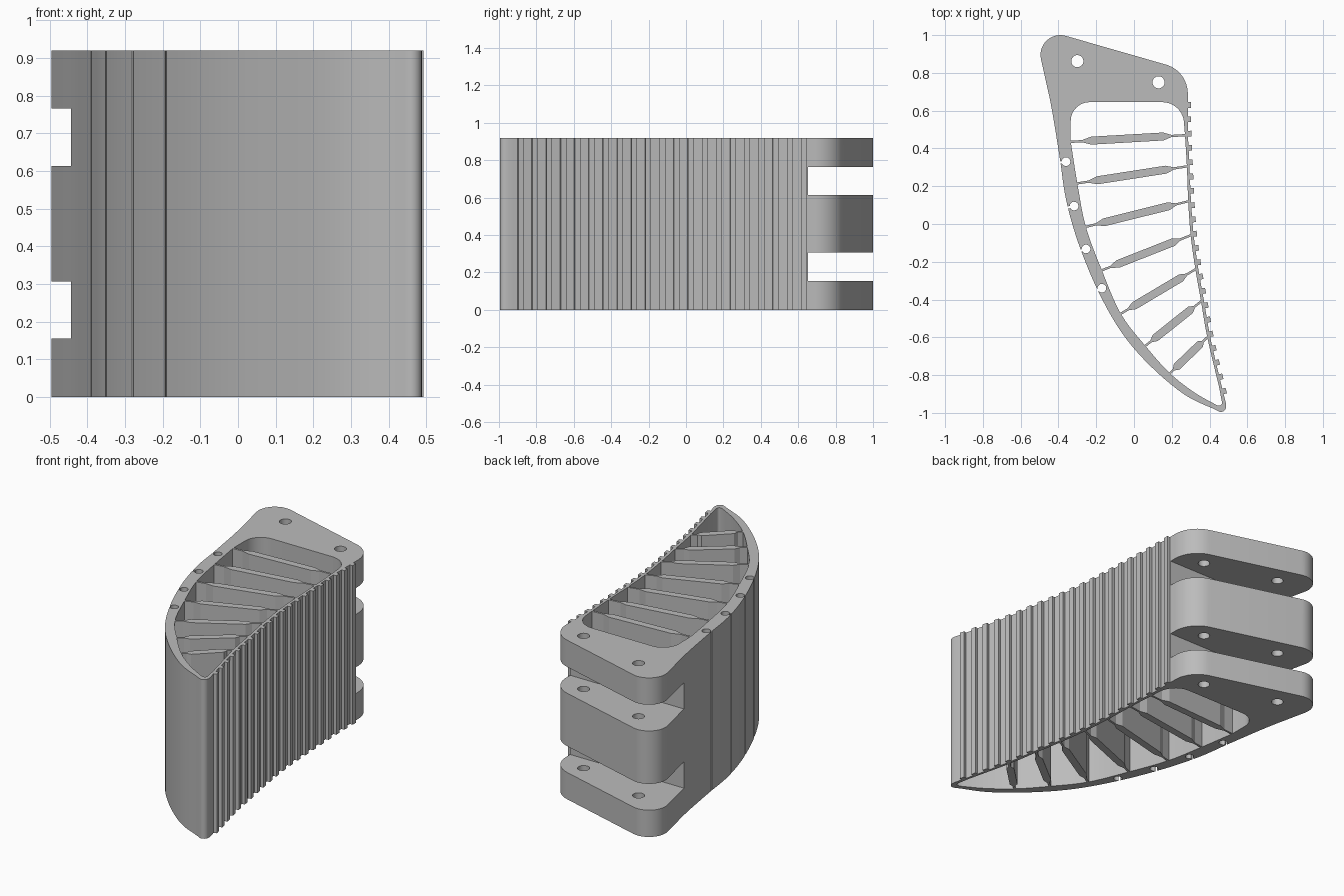
import bpy, bmesh
from math import cos, sin, radians
from mathutils import Vector

H = 0.92
cube = bpy.data.objects.get("Cube")
if cube:
    bpy.data.objects.remove(cube, do_unlink=True)

grey = bpy.data.materials.new("light grey")
grey.use_nodes = True
grey.diffuse_color = (0.5, 0.5, 0.5, 1)
grey.node_tree.nodes["Principled BSDF"].inputs["Base Color"].default_value = (0.5, 0.5, 0.5, 1)


def arc(cx, cy, r, a0, a1, n=12):
    angles = [radians(a0 + (a1 - a0) * i / n) for i in range(n + 1)]
    return [Vector((cx + r * cos(a), cy + r * sin(a))) for a in angles]


def circle(cx, cy, r, n=32):
    return arc(cx, cy, r, 0, 360, n)[:-1]


def smooth(points, n=5):
    """Catmull-Rom curve through the points."""
    p = [Vector(q) for q in points]
    p = [2 * p[0] - p[1]] + p + [2 * p[-1] - p[-2]]
    out = []
    for a, b, c, d in zip(p, p[1:], p[2:], p[3:]):
        for i in range(n):
            t = i / n
            out.append(0.5 * (2 * b + (c - a) * t + (2 * a - 5 * b + 4 * c - d) * t * t
                              + (3 * b - a - 3 * c + d) * t ** 3))
    return out + [p[-2]]


def prism(name, loops, z0=0.0, z1=H):
    """Upright solid from an outline followed by any hole outlines."""
    bm = bmesh.new()
    edges = []
    for loop in loops:
        vs = [bm.verts.new((q[0], q[1], z0)) for q in loop]
        edges += [bm.edges.new((a, b)) for a, b in zip(vs, vs[1:] + vs[:1])]
    bmesh.ops.triangle_fill(bm, edges=edges, use_beauty=True, normal=(0, 0, 1))
    up = bmesh.ops.extrude_face_region(bm, geom=bm.faces[:])["geom"]
    bmesh.ops.translate(bm, verts=[v for v in up if isinstance(v, bmesh.types.BMVert)],
                        vec=(0, 0, z1 - z0))
    bmesh.ops.recalc_face_normals(bm, faces=bm.faces[:])
    mesh = bpy.data.meshes.new(name)
    bm.to_mesh(mesh)
    bm.free()
    mesh.materials.append(grey)
    ob = bpy.data.objects.new(name, mesh)
    bpy.context.collection.objects.link(ob)
    return ob


def cut(target, cutter):
    mod = target.modifiers.new("cut", "BOOLEAN")
    mod.operation = "DIFFERENCE"
    mod.solver = "EXACT"
    mod.object = cutter
    bpy.context.view_layer.objects.active = target
    bpy.ops.object.modifier_apply(modifier=mod.name)
    bpy.data.objects.remove(cutter, do_unlink=True)


# Rib end points on the curved back wall and the thin ribbed wall
rib_left = [(-.335, .435), (-.30, .215), (-.255, -.015), (-.17, -.245),
            (-.07, -.475), (.06, -.645), (.19, -.79)]
rib_right = [(.27, .47), (.28, .305), (.287, .12), (.30, -.06),
             (.325, -.24), (.355, -.41), (.388, -.6)]

# Body: outer shell, tapering pocket and two bolt holes
back_curve = smooth([(-.445, .66), (-.425, .55), (-.39, .33), (-.36, .13), (-.295, -.1),
                     (-.19, -.355), (-.065, -.575), (.085, -.75), (.27, -.905), (.44, -.987)])
thin_wall = smooth([(.487, -.95), (.45, -.8), (.404, -.6), (.371, -.41), (.341, -.24),
                    (.316, -.06), (.302, .12), (.294, .3), (.286, .47), (.285, .6)])
outer = (arc(.125, .69, .16, 0, 74) + arc(-.39, .895, .105, 74, 193) + back_curve
         + arc(.46, -.967, .028, 255, 365, 6) + thin_wall)
pocket = (arc(.15, .53, .115, 0, 90) + arc(-.235, .545, .1, 90, 180)
          + smooth(rib_left + [(.32, -.892), (.44, -.96)])
          + arc(.452, -.947, .014, 260, 370, 4)
          + smooth([(.452, -.87)] + rib_right[::-1]))
body = prism("body", [outer, pocket, circle(-.30, .862, .032), circle(.13, .75, .032)])

# Two clevis slots across the mounting end
for z0, z1 in ((.155, .307), (.613, .765)):
    cut(body, prism("slot_cutter", [[(-1, .652), (1, .652), (1, 1.2), (-1, 1.2)]], z0, z1))

# Keyhole grooves down the curved back
for x, y, slope in ((-.36, .33, 10), (-.317, .095, 14), (-.254, -.132, 20), (-.17, -.34, 27)):
    ring = arc(x, y, .023, slope - 165, slope + 165, 20)
    out = Vector((-cos(radians(slope)), -sin(radians(slope)))) * .06
    cut(body, prism("groove_cutter", [ring + [ring[-1] + out, ring[0] + out]], -.1, H + .1))

# Cross ribs with thin flexible ends
for i, (a, b) in enumerate(zip(rib_left, rib_right)):
    a, b = Vector(a), Vector(b)
    d = b - a
    side = Vector((-d.y, d.x)).normalized()
    stations = [(-.02, .006), (.1, .006), (.18, .021), (.81, .021), (.88, .006), (1.015, .006)]
    lower = [a + d * t - side * w for t, w in stations]
    upper = [a + d * t + side * w for t, w in stations]
    prism(f"cross_rib_{i + 1}", [lower + upper[::-1]])

# Grip ridges along the thin wall
for i in range(21):
    y = .63 - i * .0758
    k = next((k for k in range(len(thin_wall) - 1) if thin_wall[k + 1].y >= y), len(thin_wall) - 2)
    a, b = thin_wall[k], thin_wall[k + 1]
    t = (b - a).normalized()
    n = Vector((t.y, -t.x))
    c = a + (b - a) * ((y - a.y) / (b.y - a.y))
    prism(f"grip_ridge_{i + 1}", [[c - t * .015 - n * .006, c - t * .015 + n * .018,
                                   c + t * .015 + n * .018, c + t * .015 - n * .006]])

# Smooth the curved walls, keep edges sharp
bpy.ops.object.select_all(action="DESELECT")
body.select_set(True)
bpy.context.view_layer.objects.active = body
bpy.ops.object.shade_smooth_by_angle(angle=radians(25))
